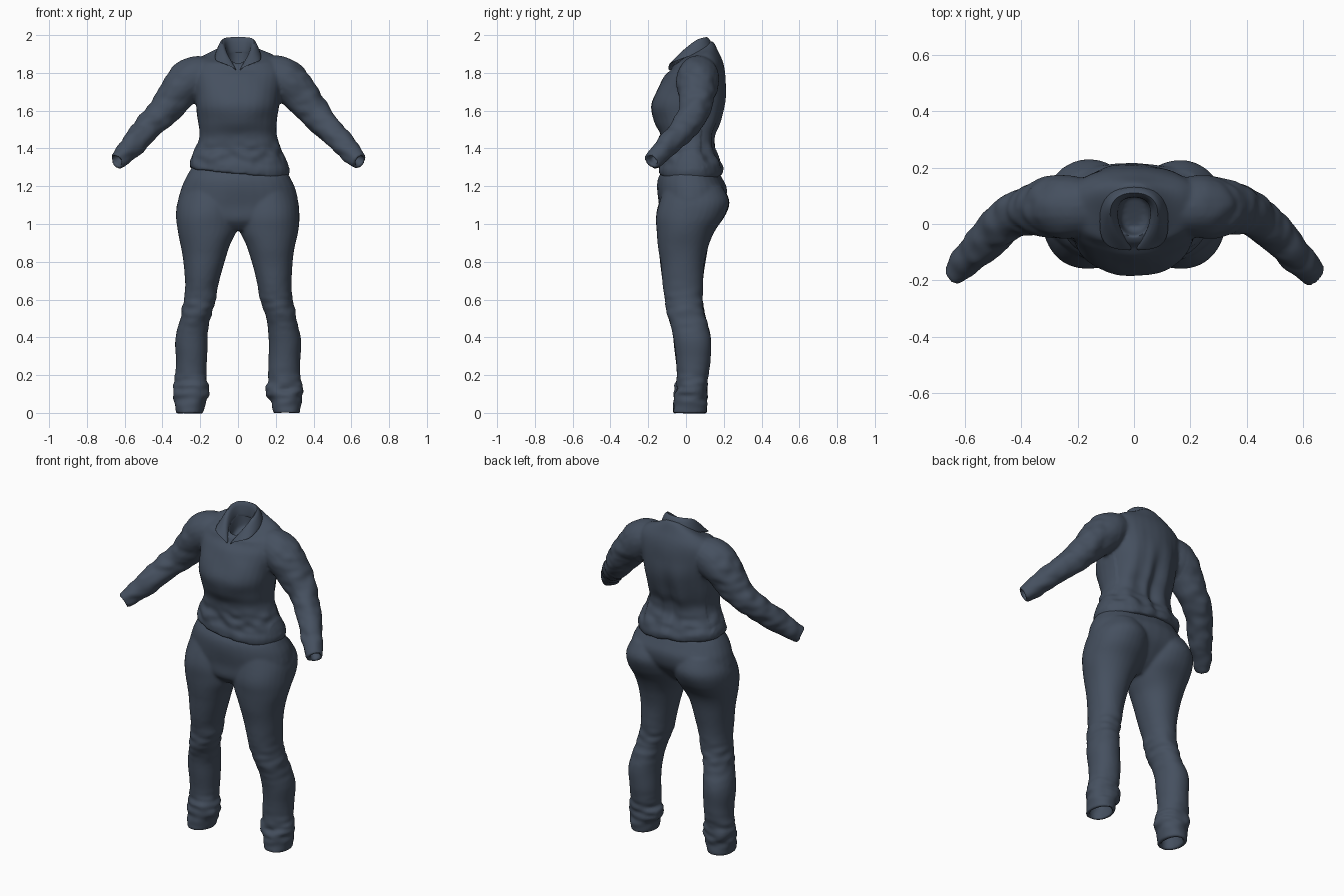
import bpy, bmesh, math
from mathutils import Vector, noise

cube = bpy.data.objects.get("Cube")
if cube:
    bpy.data.objects.remove(cube, do_unlink=True)

cloth = bpy.data.materials.new("slate_blue_cloth")
COLOUR = (0.06, 0.08, 0.115, 1)
cloth.diffuse_color = COLOUR
cloth.use_nodes = True
bsdf = cloth.node_tree.nodes["Principled BSDF"]
bsdf.inputs["Base Color"].default_value = COLOUR
bsdf.inputs["Roughness"].default_value = 0.8


def spline(rows, steps=5):
    """Catmull-Rom through rows of numbers."""
    out = []
    for i in range(len(rows) - 1):
        a, b, c, d = rows[max(i - 1, 0)], rows[i], rows[i + 1], rows[min(i + 2, len(rows) - 1)]
        for s in range(steps):
            t = s / steps
            out.append([q + t / 2 * (r - p + t * (2 * p - 5 * q + 4 * r - v + t * (3 * (q - r) + v - p)))
                        for p, q, r, v in zip(a, b, c, d)])
    return out + [list(rows[-1])]


def skin(bm, rings):
    """Closed solid through a list of point rings."""
    vs = [[bm.verts.new(p) for p in r] for r in rings]
    n = len(vs[0])
    for a, b in zip(vs, vs[1:]):
        for i in range(n):
            bm.faces.new((a[i], a[(i + 1) % n], b[(i + 1) % n], b[i]))
    bm.faces.new(vs[0])
    bm.faces.new(vs[-1])


def pad(rows):
    return [tuple(r) + (0,) * (7 - len(r)) for r in rows]


def body(bm, rows, pocket=(), sides=32, power=0.9):
    """Rings: z, x min, x max, y min, y max, tilt in x, slope in y.
    The pocket rings turn back inside the end and leave it open."""
    rings = []
    for z, x0, x1, y0, y1, tilt, slope in spline(pad(rows)) + pad(pocket):
        ring = []
        for i in range(sides):
            c, s = math.cos(math.tau * i / sides), math.sin(math.tau * i / sides)
            x = (x0 + x1) / 2 + (x1 - x0) / 2 * math.copysign(abs(c) ** power, c)
            y = (y0 + y1) / 2 + (y1 - y0) / 2 * math.copysign(abs(s) ** power, s)
            ring.append((x, y, z - tilt * x + slope * (y - .07)))
        rings.append(ring)
    skin(bm, rings)


def tube(bm, rows, side, hole, depth, sides=20):
    """Round rings square to a path (x, y, z, radius), hollow at the far end."""
    pts = spline(rows)
    rings = []

    def ring(centre, t, r):
        u = t.cross(Vector((0, 1, 0))).normalized()
        w = t.cross(u)
        angles = [math.tau * k / sides for k in range(sides)]
        loop = [centre + r * (math.cos(a) * u + math.sin(a) * w) for a in angles]
        rings.append([(p.x * side, p.y, p.z) for p in loop])

    for i, p in enumerate(pts):
        a, b = pts[max(i - 1, 0)], pts[min(i + 1, len(pts) - 1)]
        t = (Vector(b[:3]) - Vector(a[:3])).normalized()
        ring(Vector(p[:3]), t, p[3])
    end = Vector(pts[-1][:3])
    ring(end, t, hole)
    ring(end - t * depth, t, hole)
    skin(bm, rings)


def make(name, bm):
    bmesh.ops.recalc_face_normals(bm, faces=bm.faces)
    me = bpy.data.meshes.new(name)
    bm.to_mesh(me)
    bm.free()
    ob = bpy.data.objects.new(name, me)
    bpy.context.collection.objects.link(ob)
    me.materials.append(cloth)
    return ob


def bake(ob):
    deps = bpy.context.evaluated_depsgraph_get()
    me = bpy.data.meshes.new_from_object(ob.evaluated_get(deps))
    ob.modifiers.clear()
    ob.data = me


def smooth(ob):
    bpy.ops.object.select_all(action='DESELECT')
    ob.select_set(True)
    bpy.context.view_layer.objects.active = ob
    bpy.ops.object.shade_smooth_by_angle(angle=math.radians(50))


def finish(ob, wrinkle):
    """Fuse the solids, soften them, then push in cloth folds."""
    m = ob.modifiers.new("fuse", 'REMESH')
    m.mode, m.voxel_size = 'VOXEL', 0.009
    m = ob.modifiers.new("soften", 'SMOOTH')
    m.factor, m.iterations = 0.5, 7
    bake(ob)
    shift = [v.normal * wrinkle(v.co) for v in ob.data.vertices]
    for v, d in zip(ob.data.vertices, shift):
        v.co += d
    smooth(ob)


def bump(x, mid, width):
    return math.exp(-((x - mid) / width) ** 2)


# Trousers: pelvis and two legs
bm = bmesh.new()
body(bm, [(1.36, -.20, .20, -.10, .13), (1.29, -.25, .245, -.12, .165),
          (1.24, -.28, .275, -.145, .19), (1.18, -.305, .305, -.15, .215),
          (1.1, -.315, .315, -.145, .20), (1.02, -.24, .24, -.14, .13),
          (.965, -.10, .10, -.09, .06)])
LEG = [(1.2, .03, .28, -.11, .19), (1.12, -.005, .32, -.14, .228),
       (1.04, -.01, .328, -.158, .205), (.96, .008, .318, -.156, .15),
       (.88, .047, .302, -.148, .12), (.78, .078, .288, -.135, .10),
       (.68, .105, .282, -.122, .092), (.6, .115, .287, -.11, .09),
       (.52, .142, .305, -.098, .102), (.4, .162, .33, -.068, .13),
       (.28, .163, .328, -.055, .128), (.18, .163, .335, -.05, .118),
       (.12, .143, .345, -.06, .115), (.075, .165, .335, -.065, .112),
       (-.004, .188, .328, -.072, .112)]
HEM = [(-.004, .208, .308, -.052, .092), (.1, .2, .3, -.04, .085)]
for side in (1, -1):
    leg, hem = ([(z, *sorted((a * side, b * side)), c, d) for z, a, b, c, d in part]
                for part in (LEG, HEM))
    body(bm, leg, hem, power=0.95)
trousers = make("trousers", bm)


def trouser_folds(p):
    n = noise.noise(Vector((p.x * 6, p.y * 6, p.z * 7)))
    fine = noise.noise(Vector((p.x * 12, p.y * 12, p.z * 28)))
    low = bump(p.z, .12, .08) + .5 * bump(p.z, .55, .1)
    return .006 * n + .014 * low * fine


finish(trousers, trouser_folds)

# Shirt: torso with a sloping neck opening, and two sleeves
bm = bmesh.new()
body(bm, [(1.265, -.255, .262, -.145, .195, .1), (1.3, -.258, .272, -.145, .198, .1),
          (1.34, -.245, .265, -.135, .185, .09), (1.4, -.225, .232, -.128, .158, .04),
          (1.47, -.207, .205, -.132, .158), (1.54, -.21, .207, -.168, .185),
          (1.62, -.222, .22, -.186, .205), (1.7, -.232, .23, -.158, .214),
          (1.78, -.245, .245, -.115, .208), (1.84, -.245, .245, -.08, .192, 0, .15),
          (1.885, -.20, .20, -.072, .168, 0, .32), (1.912, -.13, .13, -.07, .152, 0, .5),
          (1.93, -.09, .09, -.066, .138, 0, .62)],
     [(1.93, -.06, .06, -.042, .108, 0, .62), (1.83, -.045, .045, -.02, .1, 0, .4)])
SLEEVE = [(.13, .06, 1.80, .085), (.21, .062, 1.785, .108), (.275, .06, 1.745, .112),
          (.33, .055, 1.68, .098), (.385, .045, 1.61, .086), (.44, .018, 1.55, .077),
          (.51, -.042, 1.475, .069), (.58, -.115, 1.4, .06), (.62, -.158, 1.355, .052),
          (.645, -.182, 1.332, .047)]
for side in (1, -1):
    tube(bm, SLEEVE, side, hole=.028, depth=.05)
shirt = make("shirt", bm)


def shirt_folds(p):
    n = noise.noise(Vector((p.x * 8, p.y * 8, p.z * 8)))
    arm = min(max((abs(p.x) - .24) / .1, 0), 1) * (p.z > 1.3)
    fine = noise.noise(Vector((p.x * 14, p.y * 14, p.z * 22)))
    d = .006 * n + .008 * arm * fine
    if arm == 0:
        # spine groove, long back folds and waist creases
        if p.y > .08:
            d -= .018 * bump(p.x, 0, .03) * bump(p.z, 1.45, .17)
            d += .006 * math.sin(p.x * 55) * bump(p.z, 1.5, .18)
        d += .012 * bump(p.z, 1.36, .07) * fine
    return d


finish(shirt, shirt_folds)

# Collar: stand, folded edge and pointed flap, mirrored from one half
HALF = [((0, .098, 1.90), (0, .108, 2.025), (0, .158, 1.915)),
        ((.045, .088, 1.90), (.058, .098, 2.025), (.082, .135, 1.912)),
        ((.06, .055, 1.895), (.086, .055, 2.015), (.12, .075, 1.9)),
        ((.056, .01, 1.885), (.08, .008, 1.96), (.125, .01, 1.885)),
        ((.042, -.035, 1.86), (.06, -.045, 1.905), (.122, -.055, 1.86)),
        ((.004, -.09, 1.80), (.01, -.097, 1.82), (.085, -.09, 1.855))]
bm = bmesh.new()
path = [[(-x, y, z) for x, y, z in r] for r in HALF[:0:-1]] + HALF
grid = [[bm.verts.new(p) for p in r] for r in path]
for a, b in zip(grid, grid[1:]):
    for i in range(2):
        bm.faces.new((a[i], b[i], b[i + 1], a[i + 1]))
collar = make("collar", bm)
m = collar.modifiers.new("thickness", 'SOLIDIFY')
m.thickness, m.offset = .01, 0
m = collar.modifiers.new("rounding", 'SUBSURF')
m.levels = m.render_levels = 2
bake(collar)
smooth(collar)
